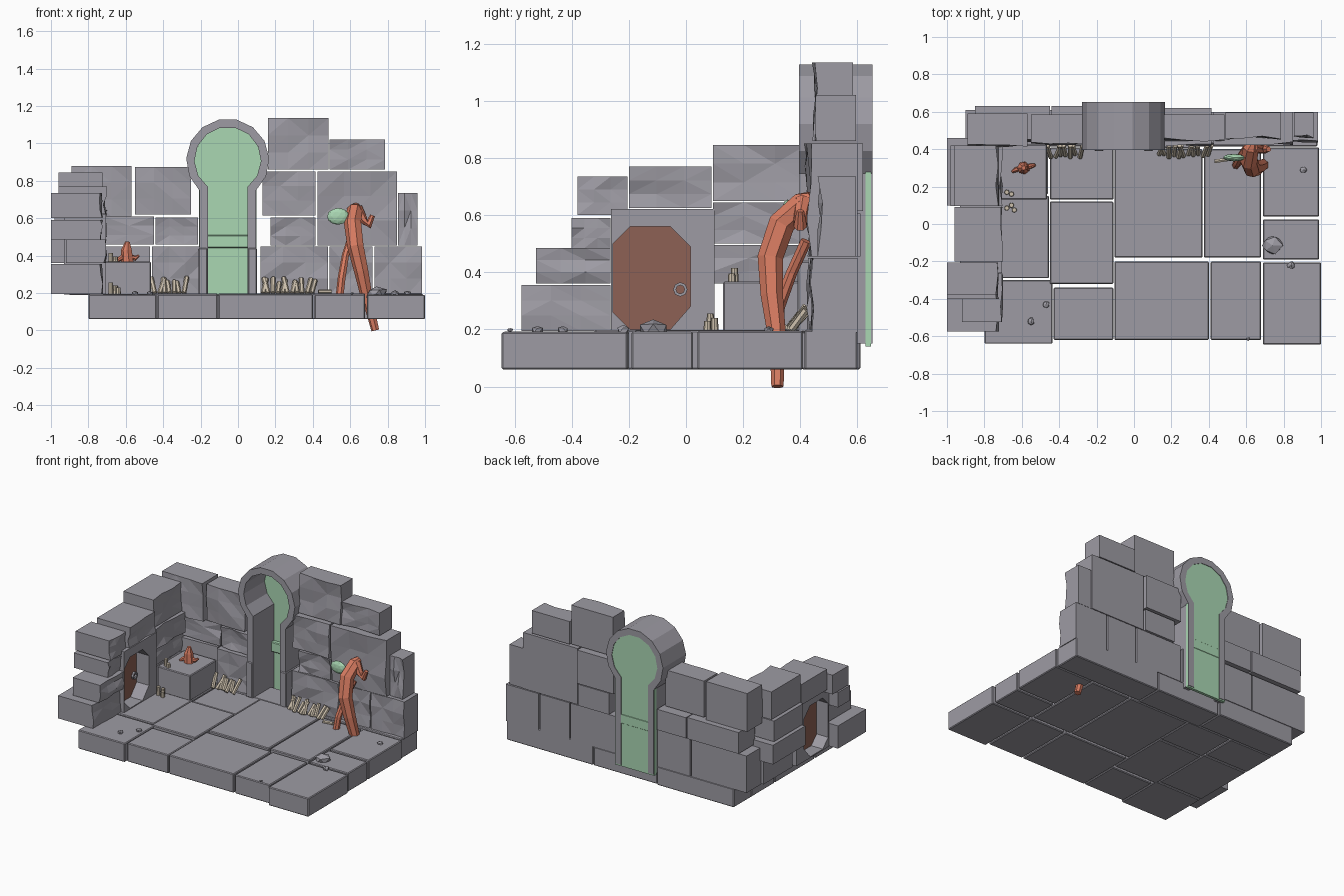
import bpy, bmesh, math, random
from mathutils import Vector, Matrix

if "Cube" in bpy.data.objects:
    bpy.data.objects.remove(bpy.data.objects["Cube"])

random.seed(4)


def material(name, r, g, b):
    m = bpy.data.materials.new(name)
    m.diffuse_color = (r, g, b, 1)
    m.use_nodes = True
    m.node_tree.nodes["Principled BSDF"].inputs["Base Color"].default_value = m.diffuse_color
    return m


STONE = material("grey stone", 0.34, 0.33, 0.37)
GREEN = material("pale green", 0.40, 0.68, 0.45)
ORANGE = material("orange root", 0.68, 0.20, 0.12)
BROWN = material("brown wood", 0.27, 0.12, 0.09)
BONE = material("bone", 0.60, 0.52, 0.41)


def finish(name, bm, mat):
    bmesh.ops.recalc_face_normals(bm, faces=bm.faces)
    me = bpy.data.meshes.new(name)
    bm.to_mesh(me)
    bm.free()
    me.materials.append(mat)
    ob = bpy.data.objects.new(name, me)
    bpy.context.collection.objects.link(ob)
    return ob


def block(name, x0, x1, y0, y1, z0, z1, mat=STONE, chip=None, rough=0.02):
    """Box with softened edges; the side facing `chip` is roughly hewn."""
    bm = bmesh.new()
    bmesh.ops.create_cube(bm, size=1)
    size = Vector((x1 - x0, y1 - y0, z1 - z0))
    mid = Vector((x0 + x1, y0 + y1, z0 + z1)) / 2
    if chip:
        bmesh.ops.subdivide_edges(bm, edges=bm.edges[:], cuts=2, use_grid_fill=True)
    for v in bm.verts:
        hewn = chip and v.co.dot(Vector(chip)) > 0.49
        v.co = Vector(a * b for a, b in zip(v.co, size)) + mid
        if hewn:
            v.co -= Vector(chip) * random.uniform(0, rough)
    if chip:
        bmesh.ops.triangulate(bm, faces=[f for f in bm.faces if f.normal.dot(Vector(chip)) > 0.5])
    else:
        bmesh.ops.bevel(bm, geom=bm.edges[:], offset=0.005, segments=1, affect='EDGES')
    return finish(name, bm, mat)


def band(name, outer, inner, place, d0, d1, mat, closed):
    """Frame between two outlines, extruded from d0 to d1."""
    bm = bmesh.new()
    rows = [[bm.verts.new(place(u, w, d)) for u, w in line]
            for line, d in ((outer, d0), (outer, d1), (inner, d1), (inner, d0))]
    n = len(outer)
    for i in range(n if closed else n - 1):
        j = (i + 1) % n
        for k in range(4):
            a, b = rows[k], rows[(k + 1) % 4]
            bm.faces.new((a[i], a[j], b[j], b[i]))
    if not closed:
        for i in (0, -1):
            bm.faces.new([r[i] for r in rows])
    return finish(name, bm, mat)


def plate(name, outline, place, d0, d1, mat):
    bm = bmesh.new()
    a = [bm.verts.new(place(u, w, d0)) for u, w in outline]
    b = [bm.verts.new(place(u, w, d1)) for u, w in outline]
    bm.faces.new(a)
    bm.faces.new(b)
    for i in range(len(a)):
        j = (i + 1) % len(a)
        bm.faces.new((a[i], a[j], b[j], b[i]))
    return finish(name, bm, mat)


def tube(name, points, mat, sides=7):
    """Tapered tube through (x, y, z, radius) points."""
    bm = bmesh.new()
    rings = []
    for i, p in enumerate(points):
        d = Vector(points[min(i + 1, len(points) - 1)][:3]) - Vector(points[max(i - 1, 0)][:3])
        u = d.cross(Vector((0, 1, 0.01))).normalized()
        w = d.cross(u).normalized()
        rings.append([bm.verts.new(Vector(p[:3]) + p[3] * (u * math.cos(t) + w * math.sin(t)))
                      for t in (math.tau * k / sides for k in range(sides))])
    for a, b in zip(rings, rings[1:]):
        for k in range(sides):
            j = (k + 1) % sides
            bm.faces.new((a[k], a[j], b[j], b[k]))
    bm.faces.new(rings[0])
    bm.faces.new(rings[-1])
    return finish(name, bm, mat)


def blob(name, x, y, z, sx, sy, sz, mat, sub=1, jitter=0.0):
    bm = bmesh.new()
    bmesh.ops.create_icosphere(bm, subdivisions=sub, radius=1)
    for v in bm.verts:
        k = 1 + random.uniform(-jitter, jitter)
        v.co = Vector((x + v.co.x * sx * k, y + v.co.y * sy * k, z + v.co.z * sz * k))
    return finish(name, bm, mat)


# Floor tiles
tiles = [(-.80, -.435, -.64, -.30), (-.43, -.11, -.62, -.34), (-.105, .40, -.62, -.20),
         (.41, .68, -.62, -.20), (.69, 1.0, -.645, -.205), (-.80, -.455, -.29, .15),
         (-.45, -.11, -.32, .12), (-.105, .365, -.18, .40), (.375, .68, -.18, .40),
         (.69, .99, -.19, .025), (.69, .99, .04, .41), (-.80, -.46, .16, .41),
         (-.45, -.11, .13, .41), (-.80, -.2, .415, .61), (-.195, .3, .405, .60), (.305, .98, .415, .60)]
for i, t in enumerate(tiles):
    block(f"floor_tile_{i + 1}", *t, .06, .195 + random.uniform(-.005, .004))

# Back wall stones (x range, y range, z range), hewn on the front side
back = [(-.89, -.57, .41, .59, .61, .88), (-.55, -.25, .42, .585, .62, .875),
        (-.85, -.45, .44, .63, .46, .61), (-.44, -.215, .43, .63, .46, .605),
        (-.90, -.47, .43, .61, .19, .45), (-.46, -.19, .42, .61, .19, .45),
        (.16, .485, .44, .585, .86, 1.135), (.49, .785, .45, .595, .86, 1.02),
        (.13, .415, .41, .62, .615, .85), (.425, .85, .42, .60, .455, .85),
        (.175, .415, .42, .61, .455, .605), (.855, .96, .46, .595, .455, .735),
        (.12, .48, .42, .60, .19, .45), (.49, .72, .43, .60, .19, .45),
        (.73, .985, .43, .60, .19, .45)]
for i, b in enumerate(back):
    block(f"back_wall_stone_{i + 1}", *b, chip=(0, -1, 0))

# Left wall stones, hewn on the inner side
left = [(-1.0, -.72, -.575, -.265, .195, .355), (-.92, -.70, -.525, -.265, .36, .485),
        (-1.0, -.72, -.40, -.265, .485, .59), (-1.0, -.72, -.38, -.205, .60, .735),
        (-.96, -.70, -.20, .09, .625, .77), (-.96, -.72, .095, .42, .65, .845),
        (-.98, -.70, .095, .42, .50, .645), (-1.0, -.73, .10, .46, .36, .495),
        (-.92, -.73, .13, .45, .195, .355)]
for i, b in enumerate(left):
    block(f"left_wall_stone_{i + 1}", *b, chip=(1, 0, 0))

# Low stone bench in the corner
block("bench", -.72, -.465, .13, .425, .19, .368)

# Eight-sided door in the left wall with square surround
side = lambda u, w, d: (d, u, w)
octagon = [(.015, .28), (.015, .49), (-.055, .56), (-.195, .56),
           (-.255, .50), (-.255, .26), (-.195, .20), (-.055, .20)]
square = [(.10, .28), (.10, .49), (.10, .622), (-.262, .622),
          (-.262, .50), (-.262, .26), (-.262, .192), (.10, .192)]
band("side_door_frame", square, octagon, side, -.93, -.705, STONE, True)
plate("side_door", octagon, side, -.84, -.80, BROWN)
ring = [(math.cos(k * math.tau / 8), math.sin(k * math.tau / 8)) for k in range(8)]
band("door_ring", [(-.02 + .025 * a, .34 + .025 * b) for a, b in ring],
     [(-.02 + .015 * a, .34 + .015 * b) for a, b in ring], side, -.80, -.785, STONE, True)


# Keyhole arch with green door
def keyhole(r, w, bottom, cx=-.055, cz=.91, n=11):
    a = -math.acos(w / r)
    arc = [(cx + r * math.cos(t), cz + r * math.sin(t))
           for t in (a + (math.pi - 2 * a) * k / n for k in range(n + 1))]
    return [(cx + w, bottom)] + arc + [(cx - w, bottom)]


back_place = lambda u, w, d: (u, d, w)
band("arch_frame", keyhole(.222, .15, .15), keyhole(.178, .105, .15), back_place, .395, .652, STONE, False)
plate("arch_door", keyhole(.18, .153, .14), back_place, .628, .648, GREEN)
block("arch_door_bar", -.195, .085, .60, .65, .44, .51, GREEN)
for i, x in enumerate((-.187, .077)):
    block(f"arch_plinth_{i + 1}", x - .024, x + .024, .39, .60, .19, .44)

# Orange root creature with leaf
tube("root_trunk", [(.735, .32, 0, .022), (.715, .32, .08, .025), (.685, .315, .2, .034),
                    (.66, .30, .32, .040), (.63, .295, .45, .046), (.615, .335, .57, .048),
                    (.625, .41, .645, .042), (.635, .44, .665, .02)], ORANGE)
tube("root_leg", [(.545, .315, .19, .022), (.555, .325, .28, .022),
                  (.575, .37, .40, .020), (.61, .42, .51, .02)], ORANGE)
tube("root_arm", [(.635, .41, .655, .03), (.67, .40, .59, .024),
                  (.70, .40, .565, .024), (.72, .40, .615, .014)], ORANGE)
blob("leaf", .535, .355, .61, .06, .02, .045, GREEN, 2)

# Small fire root on the bench
tube("fire_root", [(-.59, .30, .36, .035), (-.595, .30, .43, .03), (-.59, .30, .475, .012)], ORANGE)
tube("fire_root_left", [(-.60, .30, .40, .014), (-.63, .29, .385, .014), (-.65, .28, .37, .008)], ORANGE)
tube("fire_root_right", [(-.59, .30, .40, .014), (-.55, .31, .385, .014), (-.53, .315, .40, .008)], ORANGE)

# Candles
for i, (x, y, z, h) in enumerate([(-.68, .085, .19, .065), (-.655, .10, .19, .05), (-.64, .075, .19, .04),
                                  (-.68, .17, .365, .05), (-.655, .16, .365, .03)]):
    tube(f"candle_{i + 1}", [(x, y, z, .014), (x, y, z + h, .012)], BONE, 8)

# Bones leaning on the back wall
for start, count in ((.135, 11), (-.445, 7)):
    for i in range(count):
        x = start + i * .026
        lean = random.uniform(-.03, .03)
        tube(f"bone_{x:.2f}", [(x, .365 + random.uniform(-.01, .01), .20, .013),
                               (x + lean, .42, random.uniform(.255, .285), .013)], BONE, 6)
tube("loose_bone", [(.43, .335, .208, .011), (.50, .345, .208, .011)], BONE, 6)

# Loose pebbles
for i, (x, y, r) in enumerate([(.74, -.115, .055), (.84, -.22, .022), (.905, .29, .02),
                               (-.55, -.52, .02), (-.47, -.43, .02), (.61, -.615, .01)]):
    blob(f"pebble_{i + 1}", x, y, .198, r, r, r * .75, STONE, 1, .15)
